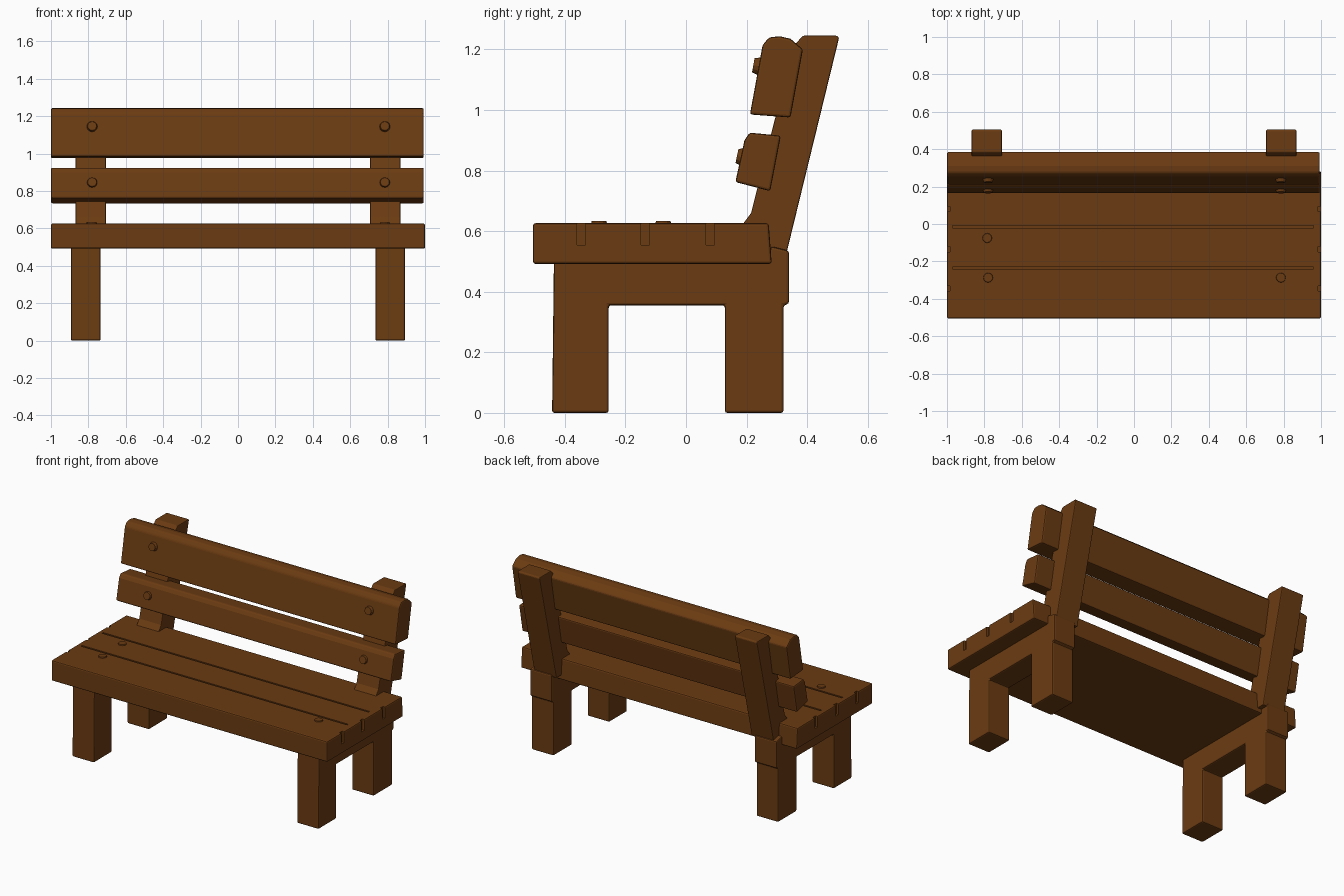
import bpy, bmesh
from mathutils import Vector, Matrix

cube = bpy.data.objects.get("Cube")
if cube:
    bpy.data.objects.remove(cube, do_unlink=True)

wood = bpy.data.materials.new("brown wood")
wood.use_nodes = True
colour = (0.147, 0.044, 0.006, 1)
wood.diffuse_color = colour
bsdf = wood.node_tree.nodes["Principled BSDF"]
bsdf.inputs["Base Color"].default_value = colour
bsdf.inputs["Roughness"].default_value = 0.8


def finish(name, bm, bevel=0.0):
    bmesh.ops.recalc_face_normals(bm, faces=bm.faces)
    mesh = bpy.data.meshes.new(name)
    bm.to_mesh(mesh)
    bm.free()
    mesh.materials.append(wood)
    ob = bpy.data.objects.new(name, mesh)
    bpy.context.collection.objects.link(ob)
    if bevel:
        mod = ob.modifiers.new("soft edges", "BEVEL")
        mod.width = bevel
        mod.segments = 2
        mod.limit_method = "ANGLE"
    return ob


def extrude_profile(name, profile, x0, x1, bevel=0.008):
    """Sweep a (y, z) outline from x0 to x1."""
    bm = bmesh.new()
    face = bm.faces.new([bm.verts.new((x0, y, z)) for y, z in profile])
    new = bmesh.ops.extrude_face_region(bm, geom=[face])["geom"]
    bmesh.ops.translate(bm, vec=(x1 - x0, 0, 0),
                        verts=[v for v in new if isinstance(v, bmesh.types.BMVert)])
    return finish(name, bm, bevel)


def add_box(bm, centre, size):
    m = Matrix.Translation(centre) @ Matrix.Diagonal((*size, 1))
    bmesh.ops.create_cube(bm, size=1, matrix=m)


def bolt(name, centre, direction):
    bm = bmesh.new()
    turn = Vector(direction).to_track_quat("Z", "Y").to_matrix().to_4x4()
    bmesh.ops.create_cone(bm, cap_ends=True, segments=12, radius1=0.032, radius2=0.024,
                          depth=0.03, matrix=Matrix.Translation(centre) @ turn)
    finish(name, bm)


# Seat slab with plank grooves on top and notches in both ends
seat = extrude_profile("seat", [(-0.505, 0.492), (0.283, 0.492), (0.273, 0.626), (-0.505, 0.626)],
                       -1, 1)
bm = bmesh.new()
for y in (-0.015, -0.235):
    add_box(bm, (-0.005, y, 0.625), (1.93, 0.012, 0.04))
for y in (-0.345, -0.135, 0.08):
    for x in (-1, 1):
        add_box(bm, (x, y, 0.6), (0.03, 0.028, 0.09))
cutter = finish("groove_cutter", bm)
cutter.hide_render = True
cutter.hide_set(True)
cut = seat.modifiers.new("grooves", "BOOLEAN")
cut.operation = "DIFFERENCE"
cut.object = cutter

# Side frames (two legs joined by a rail) and leaning back posts
frame = [(-0.442, 0), (-0.255, 0), (-0.255, 0.355), (0.128, 0.355), (0.128, 0), (0.322, 0),
         (0.322, 0.355), (0.34, 0.36), (0.34, 0.535), (0.28, 0.55), (0.27, 0.505), (-0.436, 0.505)]
post = [(0.19, 0.52), (0.33, 0.52), (0.505, 1.237), (0.5, 1.245), (0.385, 1.245),
        (0.355, 1.21), (0.25, 0.8), (0.215, 0.66), (0.185, 0.62)]
for side, s in (("left", 1), ("right", -1)):
    extrude_profile(side + "_leg_frame", frame, s * 0.735, s * 0.893)
    extrude_profile(side + "_back_post", post, s * 0.707, s * 0.868)

# Backrest slats
extrude_profile("upper_back_slat", [(0.211, 0.985), (0.345, 0.975), (0.386, 1.2), (0.345, 1.235),
                                    (0.31, 1.243), (0.275, 1.24), (0.253, 1.215)], -1, 0.993)
extrude_profile("lower_back_slat", [(0.163, 0.762), (0.278, 0.732), (0.313, 0.915),
                                    (0.21, 0.925), (0.193, 0.9)], -1, 0.993)

# Bolt heads on the slats and the seat
for side, x in (("left", 0.785), ("right", -0.78)):
    bolt(side + "_upper_bolt", (x, 0.237, 1.145), (0, -1, 0.18))
    bolt(side + "_lower_bolt", (x, 0.183, 0.845), (0, -1, 0.21))
    bolt(side + "_seat_front_bolt", (x, -0.287, 0.618), (0, 0, 1))
bolt("right_seat_middle_bolt", (-0.785, -0.075, 0.618), (0, 0, 1))
